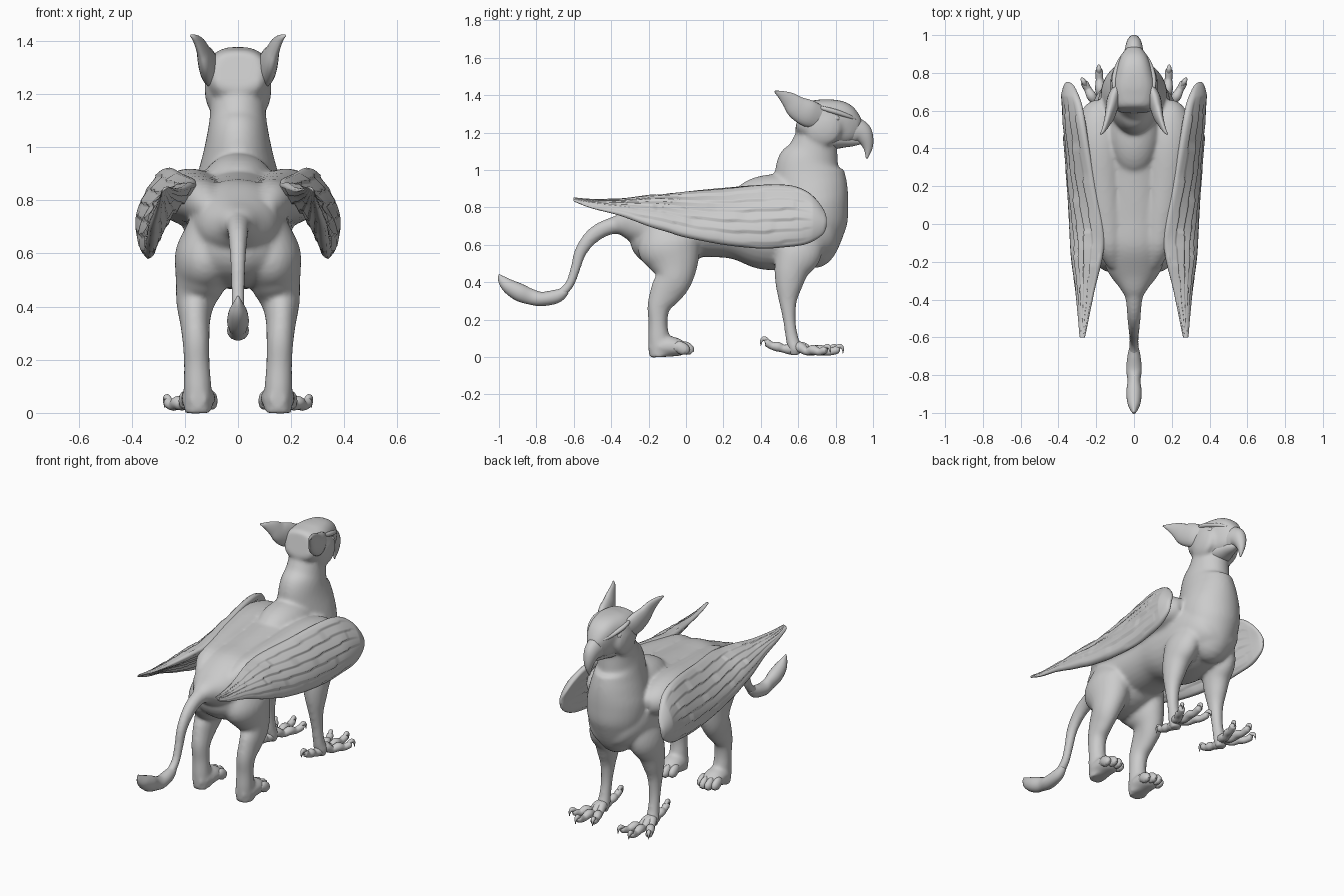
import bpy, bmesh
from math import sin, cos, pi, floor
from mathutils import Vector, Matrix


def spline(rows, sub=6):
    """Catmull-Rom interpolation of equal-length rows"""
    out = []
    for i in range(len(rows) - 1):
        a, b, c, d = (rows[max(0, min(len(rows) - 1, i + k))] for k in (-1, 0, 1, 2))
        for s in range(sub):
            t = s / sub
            out.append([.5 * (2 * q + (r - p) * t + (2 * p - 5 * q + 4 * r - w) * t * t
                        + (3 * q - p - 3 * r + w) * t ** 3) for p, q, r, w in zip(a, b, c, d)])
    return out + [list(rows[-1])]


def skin(bm, rings):
    """closed skin over a list of point rings"""
    vr = [[bm.verts.new(p) for p in r] for r in rings]
    n = len(vr[0])
    faces = [bm.faces.new((a[k], a[(k + 1) % n], b[(k + 1) % n], b[k]))
             for a, b in zip(vr, vr[1:]) for k in range(n)]
    for r in (vr[0], vr[-1]):
        mid = bm.verts.new(sum((v.co for v in r), Vector()) / n)
        faces += [bm.faces.new((r[k], r[(k + 1) % n], mid)) for k in range(n)]
    bmesh.ops.recalc_face_normals(bm, faces=faces)


def loft(bm, rows, s=1, n=20, power=1.0):
    """tube through rows of (x, y, z, radius across, radius deep)"""
    rows = spline([(r[0] * s,) + tuple(r[1:]) for r in rows])
    pts = [Vector(r[:3]) for r in rows]
    rings = []
    for i, r in enumerate(rows):
        t = (pts[min(i + 1, len(pts) - 1)] - pts[max(i - 1, 0)]).normalized()
        u = Vector((1, 0, 0))
        u = (u - t * u.dot(t)).normalized()
        v = t.cross(u)
        ring = []
        for k in range(n):
            c, d = cos(2 * pi * k / n), sin(2 * pi * k / n)
            c, d = (abs(e) ** power * (1 if e > 0 else -1) for e in (c, d))
            ring.append(pts[i] + u * c * max(r[3], .002) + v * d * max(r[4], .002))
        rings.append(ring)
    skin(bm, rings)


def ball(bm, loc, size):
    m = Matrix.Translation(loc) @ Matrix.Diagonal((*size, 1))
    bmesh.ops.create_uvsphere(bm, u_segments=24, v_segments=14, radius=1, matrix=m)


def finish(name, bm, mirror=False, fuse=0):
    me = bpy.data.meshes.new(name)
    bm.to_mesh(me)
    bm.free()
    me.polygons.foreach_set("use_smooth", [True] * len(me.polygons))
    ob = bpy.data.objects.new(name, me)
    bpy.context.collection.objects.link(ob)
    if fuse:
        m = ob.modifiers.new("fuse", 'REMESH')
        m.mode, m.voxel_size, m.use_smooth_shade = 'VOXEL', fuse, True
        m = ob.modifiers.new("soften", 'SMOOTH')
        m.factor, m.iterations = .5, 8
    if mirror:
        ob.modifiers.new("mirror", 'MIRROR')
    return ob


def mid(rows):
    return [(0,) + r for r in rows]


# body: torso, neck and head on the centre line
b = bmesh.new()
loft(b, mid([(-.41, .70, .03, .03), (-.34, .71, .075, .065), (-.25, .705, .14, .11), (-.12, .705, .18, .165),
             (.05, .71, .185, .175), (.25, .715, .185, .19), (.42, .70, .2, .232), (.58, .69, .2, .22),
             (.70, .69, .18, .18), (.78, .71, .13, .13), (.83, .72, .05, .06)]), n=32, power=.93)
loft(b, mid([(.62, .54, .07, .07), (.67, .585, .13, .13), (.68, .70, .17, .178), (.68, .80, .175, .188),
             (.672, .88, .158, .194), (.662, .96, .136, .19), (.66, 1.03, .12, .174), (.68, 1.1, .108, .135),
             (.70, 1.2, .1, .104), (.71, 1.28, .09, .07)]), n=32)
loft(b, mid([(.60, 1.285, .085, .07), (.62, 1.28, .105, .09), (.68, 1.265, .118, .112), (.75, 1.255, .115, .123),
             (.82, 1.247, .095, .121), (.88, 1.225, .07, .095), (.92, 1.21, .045, .06)]), n=32, power=.75)
# withers and rump
ball(b, (0, .49, .85), (.14, .24, .128))
ball(b, (0, -.09, .625), (.2, .21, .155))
# tail stem
loft(b, mid([(-.3, .71, .07, .06), (-.4, .70, .045, .045), (-.49, .655, .036, .042), (-.56, .57, .03, .034),
             (-.592, .47, .026, .027), (-.625, .385, .025, .025), (-.69, .325, .028, .03),
             (-.76, .312, .03, .03)]))
for s in (1, -1):
    # bridge from back to wing, cheek ruff
    loft(b, [(.15, .63, .79, .06, .06), (.18, .56, .80, .11, .095), (.18, .42, .815, .125, .105),
             (.165, .2, .81, .11, .095), (.14, 0, .80, .09, .085), (.125, -.12, .79, .07, .075),
             (.10, -.22, .76, .04, .04)], s, 24)
    ball(b, (s * .09, .735, 1.225), (.036, .098, .095))
    # hind leg with paw
    loft(b, [(.10, -.11, .72, .08, .11), (.12, -.09, .60, .115, .17), (.14, -.065, .50, .098, .135),
             (.16, -.065, .42, .074, .10), (.162, -.105, .35, .058, .088), (.158, -.145, .27, .051, .063),
             (.155, -.15, .18, .049, .051), (.152, -.145, .09, .053, .059), (.15, -.14, 0, .052, .057)], s, 24)
    loft(b, [(.15, -.20, .05, .03, .03), (.15, -.15, .053, .058, .052), (.15, -.08, .056, .065, .055),
             (.15, -.02, .045, .06, .04), (.15, .005, .035, .04, .02)], s)
    # foreleg
    loft(b, [(.11, .62, .66, .07, .12), (.14, .60, .56, .08, .125), (.152, .565, .47, .072, .095),
             (.16, .55, .38, .058, .072), (.165, .545, .30, .043, .049), (.168, .552, .2, .034, .034),
             (.17, .565, .11, .034, .034), (.172, .58, .05, .04, .037), (.172, .585, .01, .03, .03)], s, 24)
finish("body", b, fuse=.011)

# tail tuft
b = bmesh.new()
loft(b, mid([(-.64, .355, .02, .02), (-.69, .325, .033, .036), (-.77, .31, .041, .038), (-.83, .322, .034, .042),
             (-.89, .345, .041, .047), (-.95, .38, .034, .038), (-.985, .415, .016, .022), (-1, .442, .002, .002)]))
finish("tail_tuft", b)

# beak
b = bmesh.new()
loft(b, mid([(.83, 1.225, .062, .075), (.885, 1.215, .056, .075), (.935, 1.197, .046, .062),
             (.962, 1.162, .036, .042), (.973, 1.115, .021, .024), (.966, 1.06, .003, .004)]), n=24)
finish("upper_beak", b)
b = bmesh.new()
loft(b, mid([(.74, 1.17, .085, .06), (.79, 1.165, .075, .055), (.85, 1.162, .053, .042), (.9, 1.157, .034, .03),
             (.94, 1.15, .012, .012)]))
finish("lower_beak", b)

# face details
b = bmesh.new()
ball(b, (.089, .80, 1.275), (.02, .024, .018))
finish("eye", b, True)
b = bmesh.new()
loft(b, [(.105, .72, 1.333, .008, .01), (.104, .76, 1.322, .014, .013), (.092, .81, 1.307, .017, .014),
         (.07, .865, 1.288, .016, .012), (.05, .905, 1.272, .008, .008)], n=12)
finish("brow", b, True)
b = bmesh.new()
ball(b, (.045, .90, 1.225), (.009, .02, .01))
finish("nostril", b, True)

# ears
b = bmesh.new()
loft(b, [(.088, .72, 1.28, .025, .06), (.108, .66, 1.30, .034, .072), (.122, .60, 1.33, .03, .064),
         (.136, .555, 1.37, .021, .046), (.152, .515, 1.398, .014, .026), (.166, .488, 1.413, .009, .012),
         (.178, .475, 1.42, .003, .004)])
finish("ear", b, True)

# paw toes with claws
for i, (x, y) in enumerate(((.10, -.005), (.133, .018), (.168, .018), (.2, -.005))):
    b = bmesh.new()
    loft(b, [(x, y - .06, .05, .012, .02), (x, y - .03, .052, .022, .032), (x, y, .036, .022, .03),
             (x, y + .014, .022, .012, .014)], n=12)
    loft(b, [(x, y - .005, .05, .009, .009), (x, y + .012, .048, .007, .008), (x, y + .022, .028, .001, .001)], n=8)
    finish(f"paw_toe_{i + 1}", b, True)

# bird toes: knuckled tube and a hooked talon along one direction
for i, (x, y) in enumerate(((.10, .78), (.185, .81), (.262, .745), (.165, .43))):
    a, e = Vector((.172, .58, 0)), Vector((x, y, 0))
    heights = (.055, .05, .03, .038, .028, .038)
    if i == 3:
        heights = (.045, .042, .045, .055, .06, .078)
    radii = (.03, .028, .021, .026, .02, .02)
    b = bmesh.new()
    rows = [(*(a.lerp(e, k / 5)).to_2d(), heights[k], radii[k], radii[k]) for k in range(6)]
    loft(b, rows + [(*a.lerp(e, 1.06).to_2d(), heights[5], .008, .008)], n=12)
    d = (e - a).normalized()
    loft(b, [(*(e + d * k).to_2d(), heights[5] + h, r, r) for k, h, r in
             ((-.01, .006, .012), (.012, .02, .013), (.027, .008, .008), (.03, -.018, .001))], n=10)
    finish(f"bird_toe_{i + 1}", b, True)

# folded wing: stations of (y, top x, top z, bottom x, bottom z), feather relief on both faces
stations = [(.752, .345, .745, .352, .70), (.735, .325, .79, .355, .66), (.69, .305, .85, .355, .625),
            (.63, .285, .895, .352, .60), (.54, .268, .92, .345, .588), (.40, .245, .92, .338, .58),
            (.2, .21, .90, .335, .60), (0, .17, .882, .332, .64), (-.1, .16, .868, .33, .672),
            (-.2, .175, .86, .325, .702), (-.35, .21, .843, .308, .757), (-.5, .24, .842, .295, .795),
            (-.59, .258, .85, .288, .828), (-.602, .264, .85, .282, .838)]
rings, N = [], 44
for y, xt, zt, xb, zb in spline(stations, 8):
    top, bot = Vector((xt, y, zt)), Vector((xb, y, zb))
    d = bot - top
    out = Vector((-d.z, 0, d.x)).normalized()
    size = min(1, d.length / .25)
    amp = .014 * size * max(0, min(1, (.68 - y) / .15))
    ring = []
    for side in (1, -1):
        for k in range(N):
            v = k / N if side > 0 else 1 - k / N
            ph = v * 6 + .8 * y
            row = floor(ph)
            tip = ((.7 - y) * 2.2 + .37 * row) % 1
            relief = amp * ((ph - row) - .3 + .5 * (1 - tip)) * sin(pi * v) ** .4
            h = .034 * size * max(sin(pi * v), 0) ** .4
            bulge = .022 * size * sin(pi * v)
            ring.append(top + d * v + out * (bulge + side * (h + relief * (1 if side > 0 else .6))))
    rings.append(ring)
b = bmesh.new()
skin(b, rings)
finish("wing", b, True)
